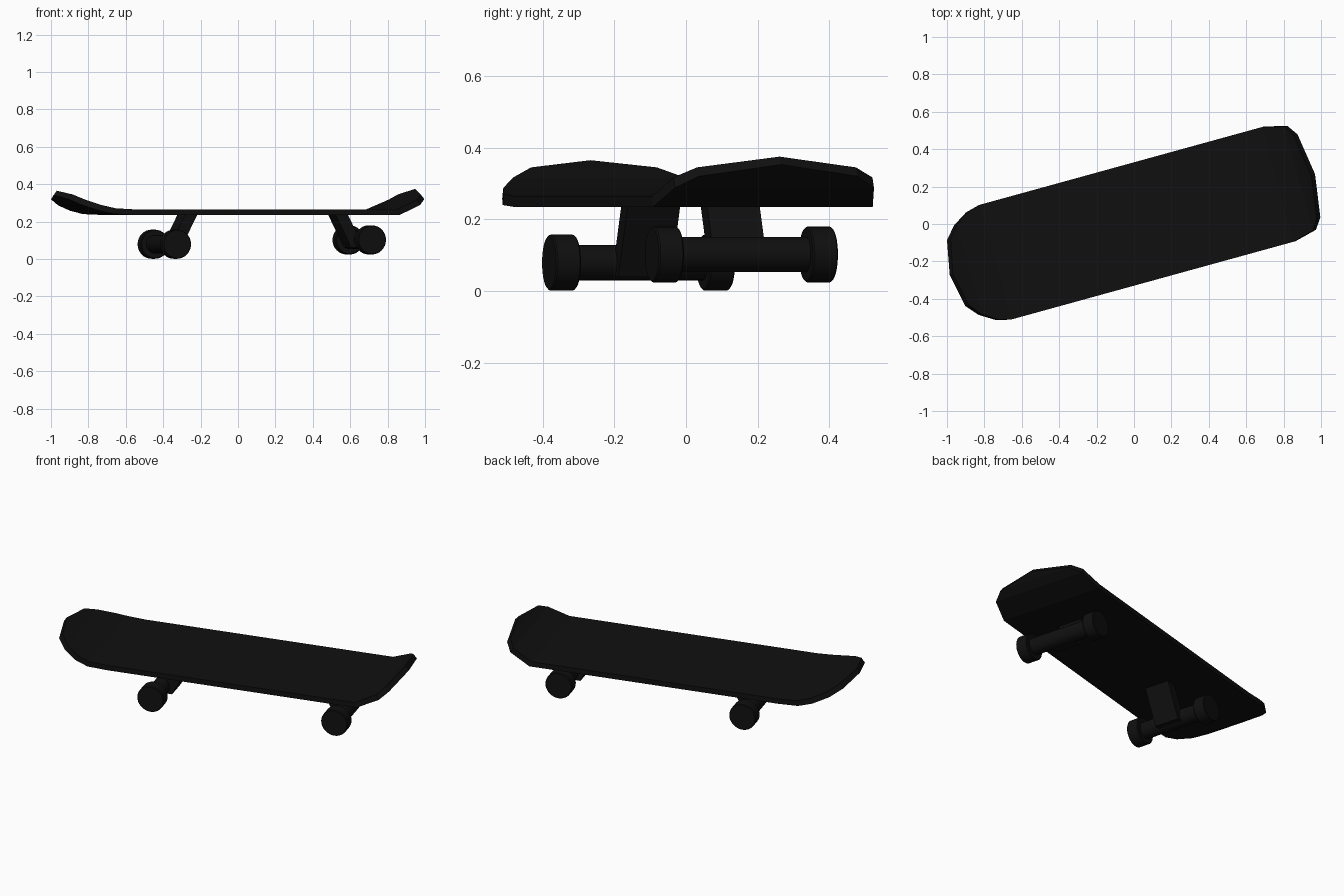
import bpy, bmesh, math
from mathutils import Matrix, Vector

if "Cube" in bpy.data.objects:
    bpy.data.objects.remove(bpy.data.objects["Cube"])

TURN = Matrix.Rotation(math.radians(15.4), 4, 'Z')   # whole board is yawed

black = bpy.data.materials.new("matte black")
black.diffuse_color = (0.005, 0.005, 0.005, 1)
black.use_nodes = True
black.node_tree.nodes["Principled BSDF"].inputs["Base Color"].default_value = black.diffuse_color


def finish(name, bm, smooth=False):
    """Turn the bmesh by the board's yaw and store it as an object."""
    bmesh.ops.recalc_face_normals(bm, faces=bm.faces)
    bm.transform(TURN)
    me = bpy.data.meshes.new(name)
    bm.to_mesh(me)
    bm.free()
    me.materials.append(black)
    ob = bpy.data.objects.new(name, me)
    bpy.context.collection.objects.link(ob)
    if smooth:
        bpy.ops.object.select_all(action='DESELECT')
        ob.select_set(True)
        bpy.context.view_layer.objects.active = ob
        bpy.ops.object.shade_smooth_by_angle(angle=math.radians(35))
    return ob


def cylinder(name, center, radius, length, sides, bevel=0):
    """Cylinder lying across the board."""
    bm = bmesh.new()
    bmesh.ops.create_cone(bm, cap_ends=True, segments=sides, radius1=radius,
                          radius2=radius, depth=length)
    if bevel:
        rims = [e for e in bm.edges if abs(e.verts[0].co.z - e.verts[1].co.z) < 1e-5]
        bmesh.ops.bevel(bm, geom=rims, offset=bevel, segments=1, affect='EDGES')
    bm.transform(Matrix.Translation(center) @ Matrix.Rotation(math.pi / 2, 4, 'X'))
    return finish(name, bm, True)


# Deck: stations along the length (bottom u, bottom z, top u, top z, half width)
stations = [(-1.022, .342, -1.005, .365, 0), (-.987, .319, -.967, .345, .182),
            (-.930, .287, -.915, .317, .248), (-.850, .258, -.838, .288, .298),
            (-.772, .240, -.765, .271, .318), (-.66, .235, -.66, .265, .318),
            (.808, .235, .798, .265, .318), (.930, .288, .914, .317, .288),
            (.970, .320, .950, .345, .230), (1.004, .353, .983, .375, 0)]
bm = bmesh.new()
rings = []
for ub, zb, ut, zt, w in stations:
    rings.append([bm.verts.new(p) for p in
                  ((ub, -w, zb), (ub, w, zb), (ut, w, zt), (ut, -w, zt))])
for a, b in zip(rings, rings[1:]):
    for i in range(4):
        j = (i + 1) % 4
        bm.faces.new((a[i], a[j], b[j], b[i]))
bmesh.ops.remove_doubles(bm, verts=bm.verts, dist=1e-4)
finish("deck", bm)

# Trucks: slanted hanger slab, thick axle and two wheels each
V = -.023
for end, side, u, z, top_u in (("tail", -1, -.415, .079, -.287),
                               ("nose", 1, .666, .102, .548)):
    bm = bmesh.new()
    bmesh.ops.create_cube(bm, size=1)
    low = z - .04
    for v in bm.verts:
        h = .237 if v.co.z > 0 else low
        v.co = Vector((top_u + v.co.x * .068 + side * .5 * (.237 - h),
                       V + v.co.y * .152, h))
    finish(end + "_truck_hanger", bm)
    cylinder(end + "_axle", Vector((u, V, z)), .049, .42, 20)
    for s, label in ((-1, "right"), (1, "left")):
        cylinder(f"{end}_{label}_wheel", Vector((u, V + s * .223, z)),
                 .078, .072, 32, .004)
